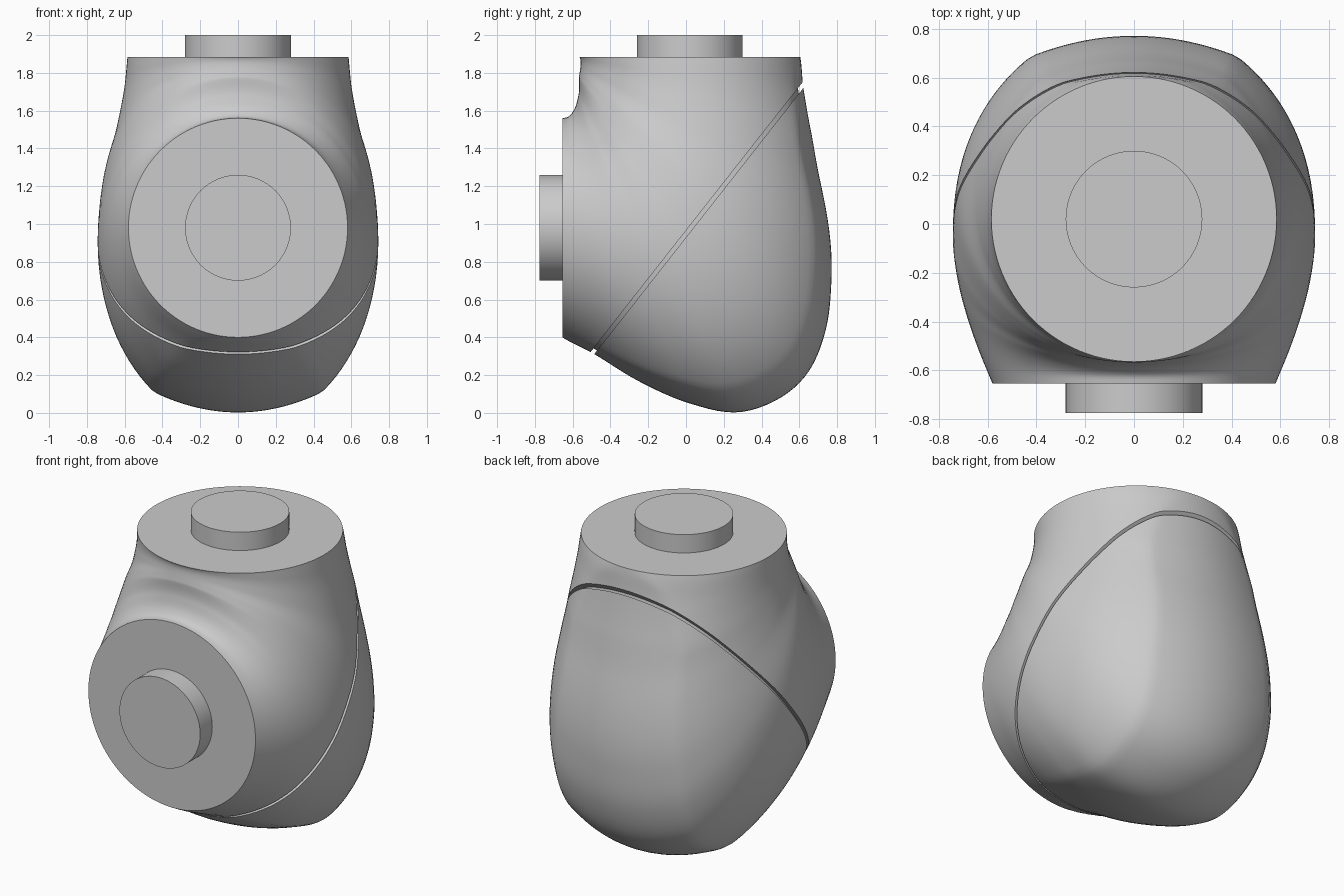
import bpy, bmesh
from math import sin, cos, pi, atan2, hypot, radians
from mathutils import Vector, Matrix

if "Cube" in bpy.data.objects:
    bpy.data.objects.remove(bpy.data.objects["Cube"])

grey = bpy.data.materials.new("plain grey")
grey.use_nodes = True
grey.diffuse_color = (0.6, 0.6, 0.6, 1)
shader = grey.node_tree.nodes["Principled BSDF"]
shader.inputs["Base Color"].default_value = (0.6, 0.6, 0.6, 1)
shader.inputs["Roughness"].default_value = 0.6

# The elbow is a fan of cross-sections turning about the line where
# the top flange plane meets the front flange plane.
PIVOT_Y, PIVOT_Z = -0.655, 1.885


def polar(points):
    """Turn (y, z) points into (angle, distance) about the pivot."""
    return [(atan2(PIVOT_Z - z, y - PIVOT_Y), hypot(y - PIVOT_Y, z - PIVOT_Z))
            for y, z in points]


OUTER = polar([(0.605, 1.885), (0.623, 1.71), (0.66, 1.5), (0.71, 1.23),
               (0.77, 0.7), (0.74, 0.44), (0.65, 0.22), (0.5, 0.08),
               (0.27, 0.003), (0.02, 0.05), (-0.245, 0.165),
               (-0.475, 0.305), (-0.655, 0.4)])
INNER = polar([(-0.565, 1.885), (-0.567, 1.78), (-0.57, 1.68),
               (-0.59, 1.61), (-0.62, 1.57), (-0.655, 1.56)])
WIDTH = [(radians(a), w) for a, w in
         [(0, 0.585), (15, 0.605), (30, 0.65), (45, 0.722), (57, 0.743),
          (65, 0.73), (75, 0.68), (90, 0.58)]]


def smooth(table, t):
    """Smooth curve through a table of (t, value)."""
    last = len(table) - 1

    def slope(i):
        (t0, v0), (t1, v1) = table[max(i - 1, 0)], table[min(i + 1, last)]
        return (v1 - v0) / (t1 - t0)

    i = 0
    while i < last - 1 and t > table[i + 1][0]:
        i += 1
    (t0, v0), (t1, v1) = table[i], table[i + 1]
    h = t1 - t0
    s = min(max((t - t0) / h, 0), 1)
    return ((1 + 2 * s) * (1 - s) ** 2 * v0 + s * (1 - s) ** 2 * h * slope(i)
            + s * s * (3 - 2 * s) * v1 + s * s * (s - 1) * h * slope(i + 1))


def elbow(start, end, shrink=0.0, rings=80, sides=112):
    """Loft the elbow between two fan angles and close both ends."""
    bm = bmesh.new()
    loops = []
    for j in range(rings + 1):
        t = start + (end - start) * j / rings
        near, far = smooth(INNER, t), smooth(OUTER, t)
        mid, half = (near + far) / 2, (far - near) / 2 - shrink
        width = smooth(WIDTH, t) - shrink
        bulge = 1 + 0.1 * min(1, 1.6 * sin(2 * t))
        loop = []
        for k in range(sides):
            a = 2 * pi * k / sides
            x, u = width * cos(a), half * sin(a)
            # the outer side is capped by a flatter arc with a soft edge
            if u > 0:
                u = min(u * bulge, half - 0.6 * x * x) if bulge > 1.001 else u
            r = mid + u
            loop.append(bm.verts.new((x, PIVOT_Y + r * cos(t),
                                      PIVOT_Z - r * sin(t))))
        loops.append(loop)
    for p, q in zip(loops, loops[1:]):
        for k in range(sides):
            n = (k + 1) % sides
            bm.faces.new((p[k], p[n], q[n], q[k]))
    bm.faces.new(loops[0])
    bm.faces.new(loops[-1])
    return bm


def finish(bm, name):
    bmesh.ops.recalc_face_normals(bm, faces=bm.faces[:])
    mesh = bpy.data.meshes.new(name)
    bm.to_mesh(mesh)
    bm.free()
    mesh.materials.append(grey)
    obj = bpy.data.objects.new(name, mesh)
    bpy.context.collection.objects.link(obj)
    bpy.ops.object.select_all(action='DESELECT')
    obj.select_set(True)
    bpy.context.view_layer.objects.active = obj
    bpy.ops.object.shade_smooth_by_angle(angle=radians(35))
    return obj


# Housing and back cover, split along a slanted seam
seam_normal = Vector((0, 1.4, -1.1)).normalized()
seam_point = Vector((0, 0.065, 1.03))
for name, side in (("housing", -1), ("back_cover", 1)):
    bm = elbow(0, pi / 2)
    cut = bmesh.ops.bisect_plane(
        bm, geom=bm.verts[:] + bm.edges[:] + bm.faces[:],
        plane_co=seam_point + seam_normal * 0.011 * side,
        plane_no=seam_normal * -side, clear_outer=True)
    rim = [e for e in cut["geom_cut"] if isinstance(e, bmesh.types.BMEdge)]
    bmesh.ops.edgeloop_fill(bm, edges=rim)
    finish(bm, name)

# Inner core forms the floor of the seam groove
finish(elbow(0.06, pi / 2 - 0.06, shrink=0.03), "inner_core")


# Shaft stubs on the top and front flanges
def stub(name, centre, turn):
    bm = bmesh.new()
    bmesh.ops.create_cone(bm, cap_ends=True, segments=96, radius1=0.28,
                          radius2=0.28, depth=0.16,
                          matrix=Matrix.Translation(centre)
                          @ Matrix.Rotation(turn, 4, 'X'))
    finish(bm, name)


stub("top_shaft", (0, 0.02, 1.92), 0)
stub("front_shaft", (0, -0.695, 0.98), pi / 2)
